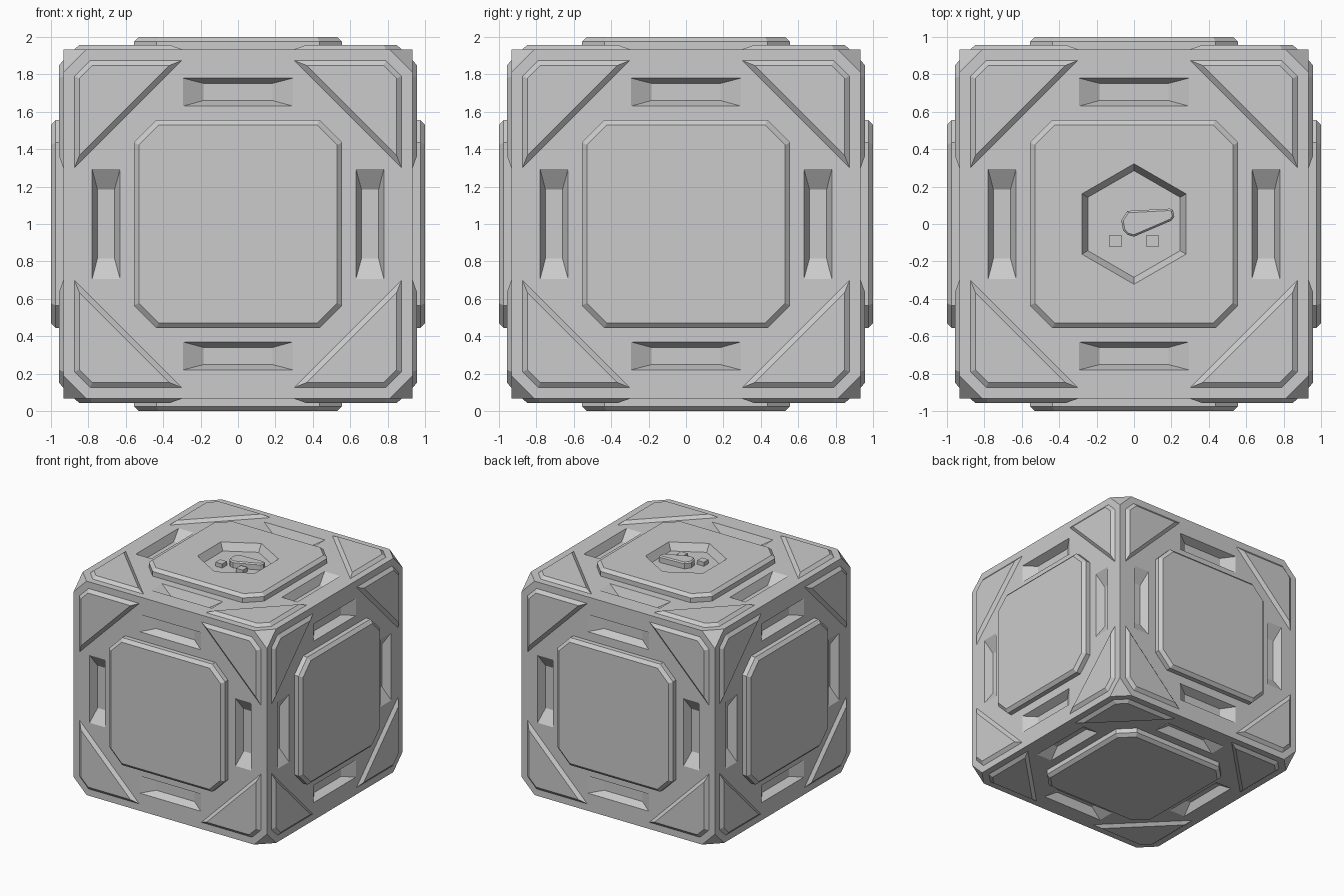
import bpy, bmesh
from math import pi, cos, sin
from mathutils import Matrix, Vector

if "Cube" in bpy.data.objects:
    bpy.data.objects.remove(bpy.data.objects["Cube"])

CENTRE = Matrix.Translation((0, 0, 1))
B, PLATE, TOP = 0.934, 0.958, 1.0          # body face, corner plate and panel heights from centre

# one frame per cube face, local +z pointing outwards
UP = Matrix.Identity(4)
SIDES = [Matrix.Rotation(k * pi / 2, 4, 'Z') @ Matrix.Rotation(pi / 2, 4, 'X') for k in range(4)]
DOWN = Matrix.Rotation(pi, 4, 'X')
FACES = [UP, DOWN] + SIDES


def inset(pts, d):
    """Offset a counter-clockwise convex outline inwards by d."""
    out, n = [], len(pts)
    for i in range(n):
        p = Vector(pts[i])
        a = (p - Vector(pts[i - 1])).normalized()
        b = (Vector(pts[(i + 1) % n]) - p).normalized()
        na, nb = Vector((-a.y, a.x)), Vector((-b.y, b.x))
        out.append(tuple(p + (na + nb) * d / (1 + na.dot(nb))))
    return out


def loft(bm, mat, rings):
    """Closed solid through stacked (outline, height) rings."""
    loops = [[bm.verts.new(mat @ Vector((x, y, z))) for x, y in pts] for pts, z in rings]
    n = len(loops[0])
    for lo, hi in zip(loops, loops[1:]):
        for i in range(n):
            j = (i + 1) % n
            bm.faces.new((lo[i], lo[j], hi[j], hi[i]))
    bm.faces.new(loops[0][::-1])
    bm.faces.new(loops[-1])


def finish(bm, name, helper=False):
    bmesh.ops.recalc_face_normals(bm, faces=bm.faces[:])
    me = bpy.data.meshes.new(name)
    bm.to_mesh(me)
    bm.free()
    ob = bpy.data.objects.new(name, me)
    bpy.context.collection.objects.link(ob)
    ob.hide_render = helper
    if helper:
        ob.hide_set(True)
    return ob


def cut(ob, cutter):
    mod = ob.modifiers.new("cut", 'BOOLEAN')
    mod.operation, mod.solver, mod.object = 'DIFFERENCE', 'EXACT', cutter


def rect(x0, x1, y0, y1):
    return [(x0, y0), (x1, y0), (x1, y1), (x0, y1)]


# body: cube with its eight corners cut off
bm = bmesh.new()
bmesh.ops.create_cube(bm, size=2 * B, matrix=CENTRE)
bmesh.ops.bevel(bm, geom=bm.verts[:], offset=0.125, segments=1, affect='VERTICES')
body = finish(bm, "crate_body")

# sloped slots, four per face
bm = bmesh.new()
outer, floor = rect(-0.295, 0.295, 0.63, 0.78), rect(-0.185, 0.185, 0.66, 0.752)
for f in FACES:
    for k in range(4):
        loft(bm, CENTRE @ f @ Matrix.Rotation(k * pi / 2, 4, 'Z'),
             [(floor, B - 0.07), (outer, B), (outer, B + 0.02)])
cut(body, finish(bm, "slot_cutter", True))

# triangular corner plates, four per face
bm = bmesh.new()
tri = [(0.30, 0.875), (0.875, 0.30), (0.875, 0.79), (0.79, 0.875)]
for f in FACES:
    for k in range(4):
        loft(bm, CENTRE @ f @ Matrix.Rotation(k * pi / 2, 4, 'Z'),
             [(tri, B - 0.005), (tri, B), (inset(tri, 0.028), PLATE)])
finish(bm, "corner_plates")

# octagonal centre panels
a, c = 0.557, 0.435
octagon = [(a, -c), (a, c), (c, a), (-c, a), (-a, c), (-a, -c), (-c, -a), (c, -a)]


def panel(bm, f):
    loft(bm, CENTRE @ f, [(octagon, B - 0.005), (octagon, TOP - 0.025), (inset(octagon, 0.028), TOP)])


bm = bmesh.new()
for f in [DOWN] + SIDES:
    panel(bm, f)
finish(bm, "face_panels")
bm = bmesh.new()
panel(bm, UP)
top_panel = finish(bm, "top_panel")

# hexagonal recess in the top panel
FLOOR = B + 0.002
hexagon = [(0.322 * cos(pi / 2 + i * pi / 3), 0.322 * sin(pi / 2 + i * pi / 3)) for i in range(6)]
bm = bmesh.new()
loft(bm, CENTRE, [(inset(hexagon, 0.032), FLOOR), (hexagon, TOP), (hexagon, TOP + 0.03)])
cut(top_panel, finish(bm, "recess_cutter", True))

# small tapered lug in the recess
lug = [(-0.068, 0.02), (-0.058, -0.035), (-0.035, -0.058), (0, -0.068), (0.2, 0.018),
       (0.216, 0.04), (0.208, 0.075), (0.19, 0.082), (-0.035, 0.07)]
bm = bmesh.new()
loft(bm, CENTRE, [(lug, FLOOR - 0.001), (lug, FLOOR + 0.045), (inset(lug, 0.01), FLOOR + 0.055)])
finish(bm, "recess_lug")

# two small square studs
bm = bmesh.new()
for x in (-0.1, 0.1):
    loft(bm, CENTRE, [(rect(x - 0.032, x + 0.032, -0.122, -0.058), h) for h in (FLOOR - 0.001, FLOOR + 0.035)])
finish(bm, "recess_studs")
